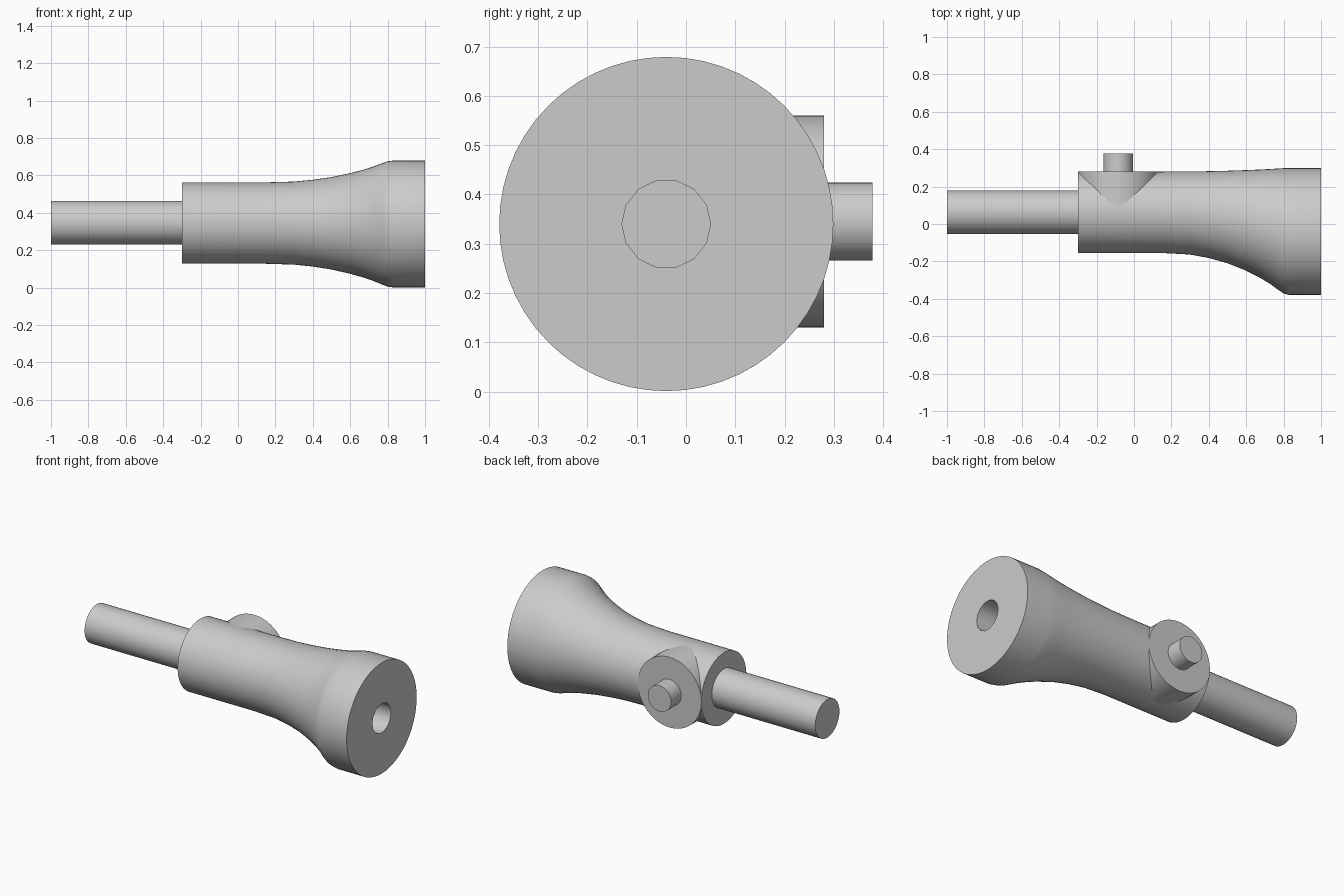
import bpy
import bmesh
from math import cos, sin, tau

cube = bpy.data.objects.get("Cube")
if cube:
    bpy.data.objects.remove(cube, do_unlink=True)

GREY = (0.6, 0.6, 0.6, 1.0)
grey = bpy.data.materials.new("plain grey")
grey.use_nodes = True
grey.diffuse_color = GREY
grey.node_tree.nodes["Principled BSDF"].inputs["Base Color"].default_value = GREY


def ring_x(x, radius, cy, cz, sides):
    """Circle of points around an axis along x."""
    return [(x, cy + radius * cos(tau * i / sides), cz + radius * sin(tau * i / sides))
            for i in range(sides)]


def ring_y(y, radius, cx, cz, sides):
    """Circle of points around an axis along y."""
    return [(cx + radius * cos(tau * i / sides), y, cz + radius * sin(tau * i / sides))
            for i in range(sides)]


def loft(name, rings):
    """Skin a run of rings and cap both ends; a ring may have a divisor of the sides before it."""
    bm = bmesh.new()
    loops = [[bm.verts.new(p) for p in ring] for ring in rings]
    for a, b in zip(loops, loops[1:]):
        step = len(a) // len(b)
        for i in range(len(b)):
            edge = [a[(i * step + k) % len(a)] for k in range(step + 1)]
            bm.faces.new(edge + [b[(i + 1) % len(b)], b[i]])
    bm.faces.new(loops[0])
    bm.faces.new(loops[-1])
    bmesh.ops.recalc_face_normals(bm, faces=bm.faces)
    mesh = bpy.data.meshes.new(name)
    bm.to_mesh(mesh)
    bm.free()
    mesh.materials.append(grey)
    obj = bpy.data.objects.new(name, mesh)
    bpy.context.collection.objects.link(obj)
    bpy.ops.object.select_all(action="DESELECT")
    obj.select_set(True)
    bpy.context.view_layer.objects.active = obj
    bpy.ops.object.shade_smooth_by_angle(angle=0.56)
    return obj


AXIS_Y, AXIS_Z = 0.0625, 0.345
BODY_R, FLARE_R = 0.2175, 0.339
FLARE_Y, FLARE_Z = -0.04, 0.34

# Flared body: the centre drifts towards the front as the radius grows
profile = [(-0.3, BODY_R), (0.15, BODY_R), (0.3, 0.222), (0.4, 0.232), (0.5, 0.247),
           (0.6, 0.269), (0.67, 0.288), (0.73, 0.308), (0.77, 0.324), (0.8, 0.335),
           (0.83, FLARE_R), (1.0, FLARE_R)]
rings = []
for x, r in profile:
    t = (r - BODY_R) / (FLARE_R - BODY_R)
    rings.append(ring_x(x, r, AXIS_Y + t * (FLARE_Y - AXIS_Y),
                        AXIS_Z + t * (FLARE_Z - AXIS_Z), 56))

# Blind hole in the flared end
for x in (1.0, 0.6):
    rings.append(ring_x(x, 0.09, FLARE_Y, FLARE_Z, 14))
loft("flared_body", rings)

# Straight rod on the narrow end
loft("end_rod", [ring_x(x, 0.117, AXIS_Y, AXIS_Z + 0.002, 40) for x in (-1.0, -0.28)])

# Round side boss with its small peg
loft("side_boss", [ring_y(y, r, -0.085, AXIS_Z, 48) for y, r in
                   ((0.06, 0.215), (0.28, 0.215), (0.28, 0.079), (0.378, 0.079))])
